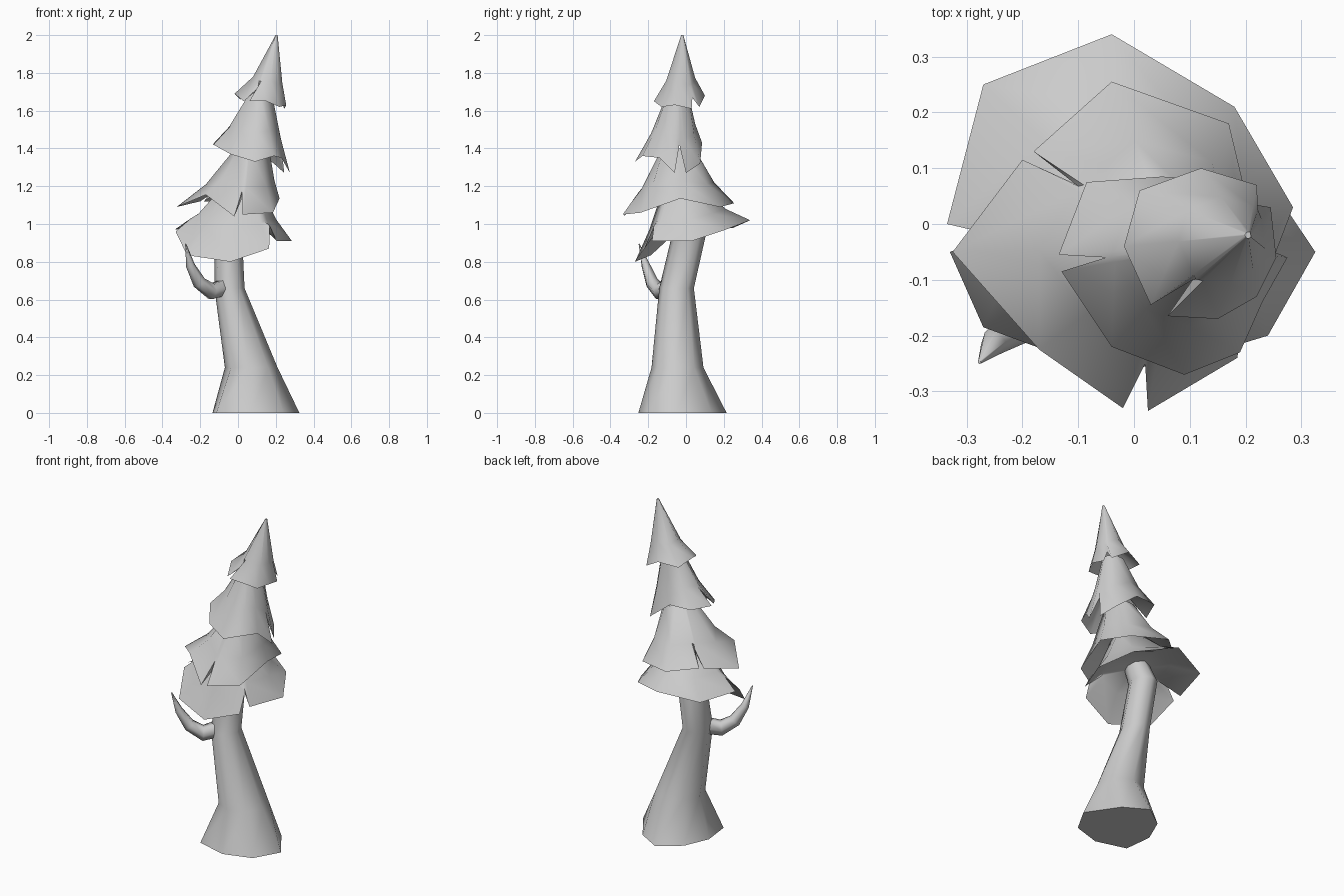
import bpy, math
from mathutils import Vector

if "Cube" in bpy.data.objects:
    bpy.data.objects.remove(bpy.data.objects["Cube"])


def make_object(name, verts, faces, angle):
    mesh = bpy.data.meshes.new(name)
    mesh.from_pydata(verts, [], faces)
    obj = bpy.data.objects.new(name, mesh)
    bpy.context.collection.objects.link(obj)
    bpy.ops.object.select_all(action='DESELECT')
    obj.select_set(True)
    bpy.context.view_layer.objects.active = obj
    bpy.ops.object.mode_set(mode='EDIT')
    bpy.ops.mesh.select_all(action='SELECT')
    bpy.ops.mesh.normals_make_consistent(inside=False)
    bpy.ops.object.mode_set(mode='OBJECT')
    bpy.ops.object.shade_smooth_by_angle(angle=math.radians(angle))
    return obj


def bridge(rings):
    """Quads between successive rings of equal length."""
    n = len(rings[0])
    verts = [v for ring in rings for v in ring]
    faces = [(k * n + i, k * n + (i + 1) % n, (k + 1) * n + (i + 1) % n, (k + 1) * n + i)
             for k in range(len(rings) - 1) for i in range(n)]
    return verts, faces


def loft(name, rings, angle):
    n = len(rings[0])
    verts, faces = bridge(rings)
    faces += [tuple(range(n)), tuple(range(len(verts) - n, len(verts)))]
    return make_object(name, verts, faces, angle)


def tier(name, rim, slits, top, radius, sink, t=0.5):
    """Ragged skirt: rim outline rising to a top ring, with a hollow underside.
    slits lists the rim indices that are notch tips."""
    top = Vector(top)
    outer = [Vector(p) for p in rim]
    n = len(outer)
    dirs = [Vector((p.x - top.x, p.y - top.y, 0)).normalized() for p in outer]
    upper = [top + d * radius for d in dirs]
    mid = [p.lerp(u, t) - Vector((0, 0, sink)) for p, u in zip(outer, upper)]
    # above a notch the skirt carries on smoothly between its neighbours
    for s in slits:
        mid[s] = (mid[s - 1] + mid[(s + 1) % n]) / 2 + dirs[s] * 0.005
        upper[s] = (upper[s - 1] + upper[(s + 1) % n]) / 2
    inner = [m - d * 0.025 - Vector((0, 0, 0.025)) for m, d in zip(mid, dirs)]
    verts, faces = bridge([inner, outer, mid, upper])
    # close the top and the hollow underneath
    hub = len(verts)
    axis = sum(inner, Vector()) / n
    verts += [top, axis + Vector((0, 0, 0.03))]
    for i in range(n):
        j = (i + 1) % n
        faces.append((3 * n + i, 3 * n + j, hub))
        faces.append((j, i, hub + 1))
    return make_object(name, verts, faces, 60)


# Leaning trunk: uneven flared foot, then rings of x, y, z, x radius, y radius
foot = [(0.325, -0.05), (0.20, 0.135), (0.06, 0.215), (-0.07, 0.12),
        (-0.135, -0.03), (-0.115, -0.2), (0.07, -0.252), (0.24, -0.2)]
trunk = [(0.07, -0.045, 0.24, 0.14, 0.138), (-0.045, -0.05, 0.66, 0.08, 0.092),
         (-0.052, 0.015, 0.94, 0.074, 0.09), (0.01, -0.02, 1.15, 0.06, 0.06)]
ANG = [math.radians(45 * i - 5) for i in range(8)]
loft("trunk", [[Vector((x, y, 0)) for x, y in foot]] +
     [[Vector((x + rx * math.cos(a), y + ry * math.sin(a), z)) for a in ANG]
      for x, y, z, rx, ry in trunk], 60)

# Upturned bare branch: x, y, z, radius
branch = [(-0.055, -0.06, 0.672, 0.05), (-0.14, -0.14, 0.643, 0.045),
          (-0.205, -0.18, 0.69, 0.036), (-0.252, -0.213, 0.78, 0.024),
          (-0.277, -0.248, 0.895, 0.003)]
pts = [Vector(b[:3]) for b in branch]
side = Vector((0.64, -0.77, 0))
rings = []
for i, p in enumerate(pts):
    tangent = pts[min(i + 1, len(pts) - 1)] - pts[max(i - 1, 0)]
    up = tangent.cross(side).normalized()
    rings.append([p + branch[i][3] * (side * math.cos(a) + up * math.sin(a))
                  for a in [math.radians(60 * k) for k in range(6)]])
loft("branch", rings, 80)

# Foliage tiers from the lowest to the tip
tier("foliage_lowest", [
    (-0.04, 0.34, 1.02), (0.18, 0.21, 0.97), (0.285, 0.03, 0.91), (0.205, -0.18, 0.91),
    (0.168, -0.17, 0.99), (0.165, -0.22, 0.87), (-0.04, -0.27, 0.80), (-0.27, -0.185, 0.835),
    (-0.33, -0.05, 0.96), (-0.25, -0.02, 1.03), (-0.335, 0.0, 0.97), (-0.27, 0.25, 0.98)],
    (4, 9), (0.02, -0.02, 1.2), 0.1, 0.03)

tier("foliage_lower", [
    (-0.04, 0.255, 1.11), (0.17, 0.18, 1.09), (0.22, -0.03, 1.135), (0.185, -0.24, 1.06),
    (0.025, -0.335, 1.05), (0.02, -0.25, 1.17), (-0.02, -0.33, 1.04), (-0.17, -0.225, 1.155),
    (-0.325, -0.05, 1.09), (-0.2, 0.115, 1.12), (-0.09, 0.065, 1.22), (-0.18, 0.13, 1.12)],
    (5, 10), (0.075, -0.04, 1.40), 0.09, 0.035)

tier("foliage_upper", [
    (-0.085, 0.075, 1.43), (0.05, 0.085, 1.43), (0.19, 0.075, 1.32), (0.245, 0.0, 1.27),
    (0.215, -0.035, 1.42), (0.275, -0.06, 1.27), (0.23, -0.14, 1.35), (0.19, -0.23, 1.36),
    (0.09, -0.27, 1.33), (-0.04, -0.22, 1.37), (-0.13, -0.085, 1.42), (-0.05, -0.06, 1.5),
    (-0.135, -0.055, 1.42)],
    (4, 11), (0.12, -0.04, 1.69), 0.06, 0.03)

tier("foliage_tip", [
    (0.01, 0.06, 1.66), (0.12, 0.1, 1.68), (0.22, 0.07, 1.62), (0.215, 0.035, 1.69),
    (0.245, 0.03, 1.61), (0.255, -0.06, 1.63), (0.22, -0.13, 1.62), (0.15, -0.17, 1.65),
    (0.06, -0.165, 1.65), (0.105, -0.1, 1.72), (0.03, -0.145, 1.65), (-0.018, -0.04, 1.69)],
    (3, 9), (0.205, -0.02, 2.0), 0.006, 0.05, 0.45)
